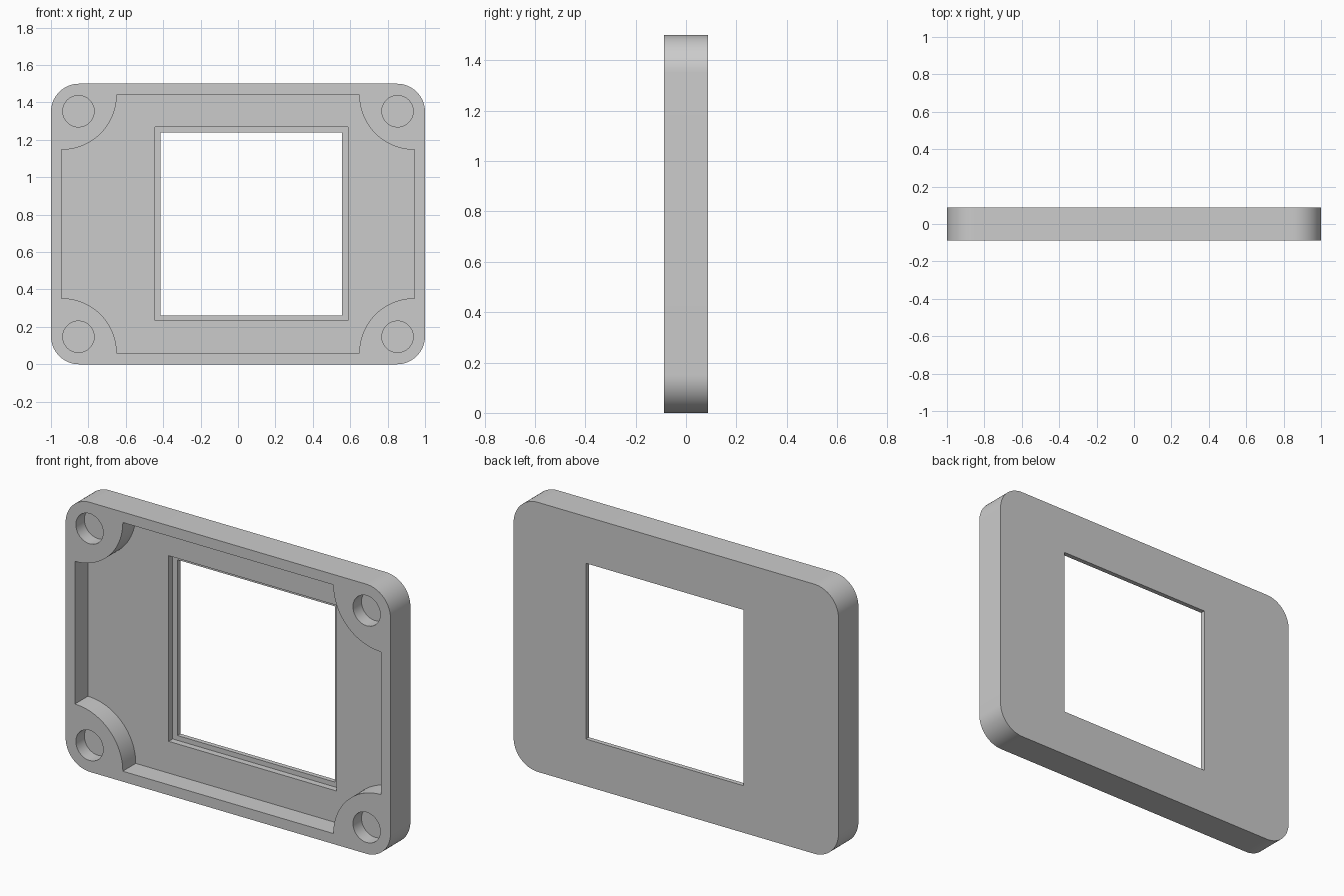
import bpy
import bmesh
from math import cos, sin, pi, radians

cube = bpy.data.objects.get("Cube")
if cube:
    bpy.data.objects.remove(cube, do_unlink=True)

FRONT, BACK = -0.0875, 0.0875
MID_Z = 0.75
CORNERS = [(1, 1), (-1, 1), (-1, -1), (1, -1)]

grey = bpy.data.materials.new("plain grey")
grey.use_nodes = True
grey.diffuse_color = (0.6, 0.6, 0.6, 1)
grey.node_tree.nodes["Principled BSDF"].inputs["Base Color"].default_value = (0.6, 0.6, 0.6, 1)


def arc(cx, cz, r, start, sweep, steps):
    return [(cx + r * cos(start + sweep * i / steps), cz + r * sin(start + sweep * i / steps))
            for i in range(steps + 1)]


def prism(name, outline, y0, y1):
    """Extrude an x-z outline from y0 to y1."""
    bm = bmesh.new()
    face = bm.faces.new([bm.verts.new((x, y0, z)) for x, z in outline])
    grown = bmesh.ops.extrude_face_region(bm, geom=[face], use_keep_orig=True)
    moved = [v for v in grown["geom"] if isinstance(v, bmesh.types.BMVert)]
    bmesh.ops.translate(bm, verts=moved, vec=(0, y1 - y0, 0))
    bmesh.ops.recalc_face_normals(bm, faces=bm.faces)
    mesh = bpy.data.meshes.new(name)
    bm.to_mesh(mesh)
    bm.free()
    mesh.materials.append(grey)
    obj = bpy.data.objects.new(name, mesh)
    bpy.context.collection.objects.link(obj)
    return obj


def rectangle(x0, x1, z0, z1):
    return [(x0, z0), (x1, z0), (x1, z1), (x0, z1)]


def cut(target, cutter):
    """Subtract the cutter for good and remove it."""
    bpy.context.view_layer.objects.active = target
    mod = target.modifiers.new("cut", "BOOLEAN")
    mod.operation = "DIFFERENCE"
    mod.solver = "EXACT"
    mod.object = cutter
    bpy.ops.object.modifier_apply(modifier=mod.name)
    bpy.data.objects.remove(cutter, do_unlink=True)


# Plate with rounded corners
outline = []
for k, (sx, sz) in enumerate(CORNERS):
    outline += arc(sx * 0.85, MID_Z + sz * 0.6, 0.15, k * pi / 2, pi / 2, 16)
plate = prism("bezel_plate", outline, FRONT, BACK)

# Front recess that leaves a quarter-round boss in each corner
pocket = []
for k, (sx, sz) in enumerate(CORNERS):
    pocket += arc(sx * 0.943, MID_Z + sz * 0.692, 0.295, (k + 3) * pi / 2, -pi / 2, 24)
floor = FRONT + 0.114
cut(plate, prism("recess_cutter", pocket, FRONT - 0.1, floor))

# Stepped window, off centre
cut(plate, prism("step_cutter", rectangle(-0.445, 0.588, 0.235, 1.268), floor - 0.02, floor + 0.035))
cut(plate, prism("window_cutter", rectangle(-0.415, 0.555, 0.262, 1.24), FRONT, BACK + 0.1))

# Blind hole in each corner boss
for sx, sz in CORNERS:
    hole = arc(sx * 0.853, MID_Z + sz * 0.603, 0.084, 0, 2 * pi, 48)[:-1]
    cut(plate, prism("hole_cutter", hole, FRONT - 0.1, FRONT + 0.075))

# Smooth rounds, crisp edges
bpy.ops.object.select_all(action="DESELECT")
plate.select_set(True)
bpy.context.view_layer.objects.active = plate
bpy.ops.object.shade_smooth_by_angle(angle=radians(30))
